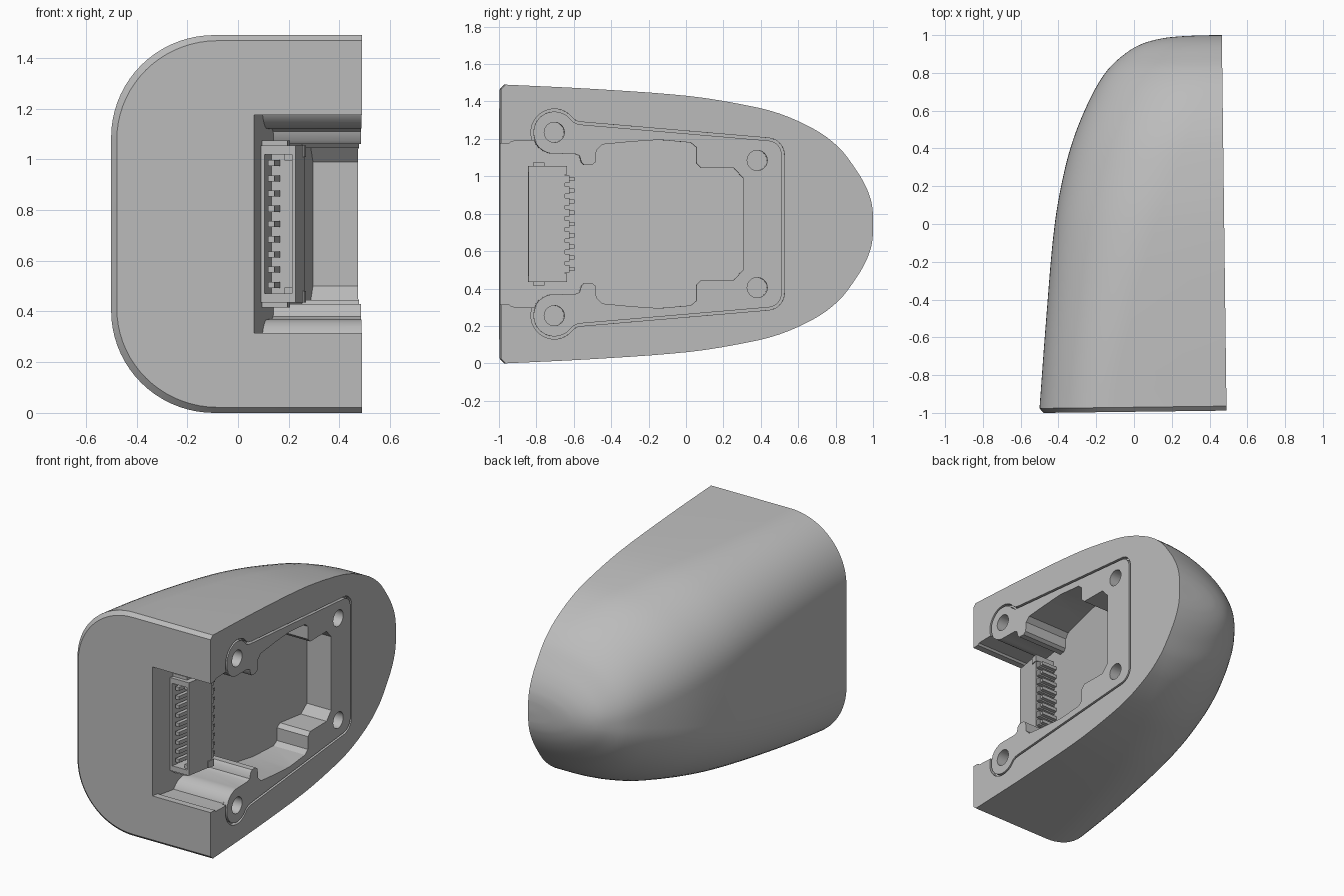
import bpy, bmesh
from math import cos, sin, radians
from mathutils import Vector

cube = bpy.data.objects.get("Cube")
if cube:
    bpy.data.objects.remove(cube)

MID = 0.745       # height of the mirror plane
FACE = 0.4775     # flat mating face
TURN = 0.0125     # slight turn of the whole part

grey = bpy.data.materials.new("plain_grey")
grey.use_nodes = True
COLOUR = (0.5, 0.5, 0.5, 1)
grey.diffuse_color = COLOUR
grey.node_tree.nodes["Principled BSDF"].inputs["Base Color"].default_value = COLOUR


def finish(bm, name):
    bmesh.ops.recalc_face_normals(bm, faces=bm.faces)
    mesh = bpy.data.meshes.new(name)
    bm.to_mesh(mesh)
    bm.free()
    mesh.materials.append(grey)
    obj = bpy.data.objects.new(name, mesh)
    bpy.context.collection.objects.link(obj)
    return obj


def floor_x(y):
    """Sloping floor of the pocket."""
    return 0.05 + 0.192 * (y + 1)


def prism(name, outline, bottom, top=0.7):
    """Extrude a (y, z) outline along x; bottom is a function of y."""
    bm = bmesh.new()
    low = [bm.verts.new((bottom(y), y, z)) for y, z in outline]
    high = [bm.verts.new((top, y, z)) for y, z in outline]
    bm.faces.new(low)
    bm.faces.new(high[::-1])
    for i in range(len(low)):
        j = (i + 1) % len(low)
        bm.faces.new((low[i], low[j], high[j], high[i]))
    return finish(bm, name)


def arc(cy, cz, r, a0, a1, n=12):
    return [(cy + r * cos(radians(a0 + (a1 - a0) * i / n)),
             cz + r * sin(radians(a0 + (a1 - a0) * i / n))) for i in range(n + 1)]


def mirrored(points):
    """Complete an upper half outline with its lower half."""
    return points + [(y, 2 * MID - z) for y, z in reversed(points)]


def carve(target, cutter):
    mod = target.modifiers.new("cut", 'BOOLEAN')
    mod.operation = 'DIFFERENCE'
    mod.solver = 'EXACT'
    mod.object = cutter
    cutter.hide_render = True
    with bpy.context.temp_override(object=target, active_object=target):
        bpy.ops.object.modifier_apply(modifier=mod.name)
    bpy.data.objects.remove(cutter)


# Body stations: y, width, half height
STATIONS = [Vector(s) for s in (
    (-0.97, .99, .745), (-.5, .949, .722), (0, .898, .685), (.3, .839, .638),
    (.5, .776, .588), (.7, .684, .495), (.82, .605, .4), (.9, .516, .295),
    (.95, .43, .212), (.98, .32, .137), (.992, .19, .075), (.995, .02, .01))]


def section(y, w, h):
    b = max(0, (y + 1) / 2) ** 1.6
    rx, rz = w * (.41 + .59 * b), h * (.54 + .46 * b)
    left = FACE - w
    corner = [(left + rx - rx * sin(radians(a)), h - rz + rz * cos(radians(a)))
              for a in range(0, 91, 5)]
    half = [(FACE, h)] + corner
    return ([(x, y, MID + z) for x, z in half]
            + [(x, y, MID - z) for x, z in reversed(half)])


def spline(stations, steps=5):
    out = []
    for i in range(len(stations) - 1):
        p1, p2 = stations[i], stations[i + 1]
        p0 = stations[i - 1] if i else 2 * p1 - p2
        p3 = stations[i + 2] if i + 2 < len(stations) else 2 * p2 - p1
        # Tangents scaled to the uneven station spacing
        d = p2.y - p1.y
        m1 = (p2 - p0) * ((p2.x - p1.x) / max(p2.x - p0.x, 1e-6))
        m2 = (p3 - p1) * ((p2.x - p1.x) / max(p3.x - p1.x, 1e-6))
        for s in range(steps):
            t = s / steps
            out.append(p1 * (2*t**3 - 3*t*t + 1) + m1 * (t**3 - 2*t*t + t)
                       + p2 * (3*t*t - 2*t**3) + m2 * (t**3 - t*t))
    return out + [stations[-1]]


# Body shell with a chamfered front rim
rim = Vector((-.994, .968, .723))
bm = bmesh.new()
rings = [[bm.verts.new(p) for p in section(*s)] for s in [rim] + spline(STATIONS)]
for a, b in zip(rings, rings[1:]):
    for i in range(len(a)):
        j = (i + 1) % len(a)
        bm.faces.new((a[i], a[j], b[j], b[i]))
bm.faces.new(rings[0])
bm.faces.new(rings[-1])
body = finish(bm, "body")

# Pocket with a sloping floor, open to the front
BOSS = (-.71, 1.235)
pocket = ([(-1.1, 1.175), (-.95, 1.175), (-.94, 1.187), (-.86, 1.19)]
          + arc(*BOSS, .114, 203, 270)
          + [(-.6, 1.12), (-.575, 1.11), (-.565, 1.075), (-.55, 1.06), (-.51, 1.06),
             (-.49, 1.075), (-.485, 1.14), (-.455, 1.17), (-.3, 1.185), (-.15, 1.195),
             (.02, 1.18), (.05, 1.155), (.05, 1.07), (.075, 1.045), (.25, 1.045), (.3, .99)])
carve(body, prism("pocket_cutter", mirrored(pocket), floor_x))

# Thin groove around the pocket and the screw bosses
path = mirrored(arc(*BOSS, .125, 208, 48, 24)
                + [(-.605, 1.305), (-.585, 1.294), (-.56, 1.29)]
                + arc(.43, 1.115, .09, 85, 0, 8))
inner = []
for i, (y, z) in enumerate(path):
    a, b = path[max(i - 1, 0)], path[min(i + 1, len(path) - 1)]
    d = Vector((b[0] - a[0], b[1] - a[1])).normalized() * .014
    inner.append((y + d.y, z - d.x))
carve(body, prism("groove_cutter", path + inner[::-1], lambda y: FACE - .03))

# Screw holes
for y, z in ((BOSS[0], BOSS[1]), (.375, 1.085)):
    for hz in (z, 2 * MID - z):
        carve(body, prism("hole_cutter", arc(y, hz, .054, 0, 345, 23), lambda y: .2))


# Connector parts sit on the sloping floor
def block(bm, y0, y1, z0, z1, h0, h1):
    v = [bm.verts.new((floor_x(y) + h, y, z))
         for y in (y0, y1) for z in (z0, z1) for h in (h0, h1)]
    for f in ((0, 1, 3, 2), (4, 6, 7, 5), (0, 4, 5, 1),
              (2, 3, 7, 6), (0, 2, 6, 4), (1, 5, 7, 3)):
        bm.faces.new([v[i] for i in f])


LOW, HIGH = .435, 2 * MID - .435
bm = bmesh.new()
block(bm, -.845, -.65, LOW, HIGH, -.01, .015)          # base
block(bm, -.845, -.65, LOW, HIGH, .122, .137)          # roof
block(bm, -.70, -.65, LOW, HIGH, .01, .13)             # back wall
for s in (-1, 1):
    edge = MID + s * .31
    block(bm, -.845, -.65, *sorted((edge, edge - s * .035)), .01, .13)
    block(bm, -.69, -.64, *sorted((edge, edge - s * .045)), 0, .142)
    block(bm, -.82, -.76, *sorted((edge, edge + s * .02)), 0, .1)
    block(bm, -.83, -.7, *sorted((edge - s * .03, edge - s * .06)), .09, .125)
housing = finish(bm, "connector_housing")

bm = bmesh.new()
for i in range(9):
    z = MID + (i - 4) * .06
    block(bm, -.83, -.69, z - .012, z + .012, .025, .05)
    block(bm, -.66, -.625, z - .02, z + .02, 0, .13)
    block(bm, -.63, -.6, z - .011, z + .011, 0, .115)
pins = finish(bm, "connector_pins")

for obj in (body, housing, pins):
    obj.rotation_euler.z = TURN
bpy.ops.object.select_all(action='DESELECT')
body.select_set(True)
bpy.context.view_layer.objects.active = body
bpy.ops.object.shade_smooth_by_angle(angle=radians(30))
